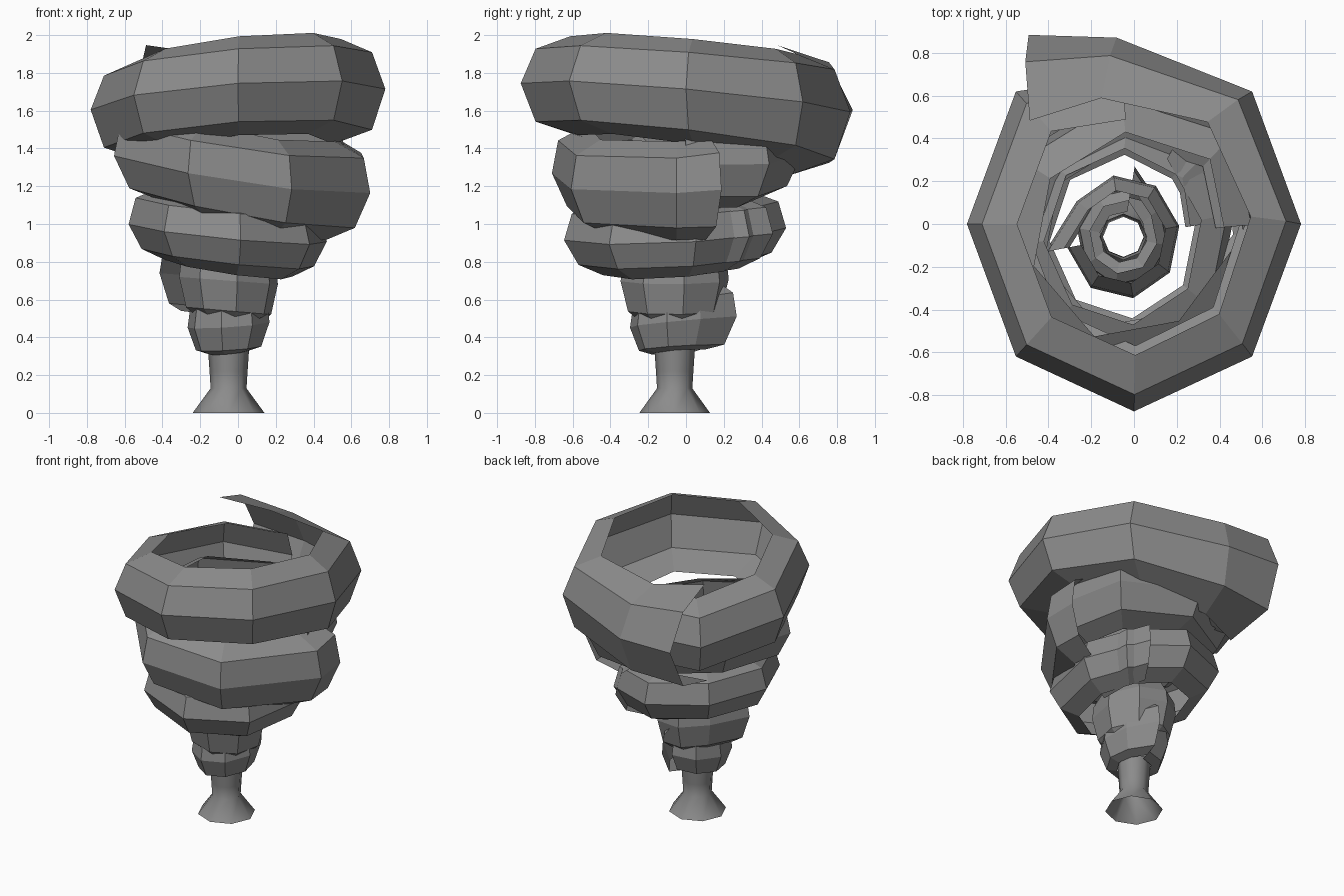
import bpy
import bmesh
from math import cos, sin, radians

cube = bpy.data.objects.get("Cube")
if cube:
    bpy.data.objects.remove(cube, do_unlink=True)

# Single storm grey for the whole funnel
grey = bpy.data.materials.new("storm_grey")
grey.use_nodes = True
colour = (0.26, 0.26, 0.26, 1)
grey.diffuse_color = colour
grey.node_tree.nodes["Principled BSDF"].inputs["Base Color"].default_value = colour


def add_shell(name, columns):
    """Skin a list of vertical point columns into an open sheet."""
    bm = bmesh.new()
    grid = [[bm.verts.new(p) for p in column] for column in columns]
    for a, b in zip(grid, grid[1:]):
        for i in range(len(a) - 1):
            bm.faces.new((a[i], a[i + 1], b[i + 1], b[i]))
    bmesh.ops.remove_doubles(bm, verts=bm.verts, dist=0.0001)
    mesh = bpy.data.meshes.new(name)
    bm.to_mesh(mesh)
    bm.free()
    mesh.materials.append(grey)
    obj = bpy.data.objects.new(name, mesh)
    bpy.context.collection.objects.link(obj)
    return obj


def add_band(name, centre, radius, height, tilt, angles, profile,
             scales={}, lift=(0, 0), grow=0.0, twist=0.0):
    """Sweep a C-shaped profile counterclockwise. scales resizes single columns,
    lift raises the two loose ends, grow makes the outer end taller and
    twist swings its inner rims onward."""
    columns = []
    last = len(angles) - 1
    for i, degrees in enumerate(angles):
        base = radians(degrees)
        scale = scales.get(i, 1)
        ease, start = (i / last) ** 4, (1 - i / last) ** 4
        z = (height + tilt[0] * cos(base) + tilt[1] * sin(base)
             + lift[0] * start + lift[1] * ease)
        column = []
        for r, dz in profile:
            a = base + radians(twist) * ease * (1 - r)
            column.append((centre[0] + radius[0] * scale * r * cos(a),
                           centre[1] + radius[1] * scale * r * sin(a),
                           z + dz * (1 + grow * ease)))
        columns.append(column)
    return add_shell(name, columns)


def turn(start, step, count):
    """Evenly spaced angles."""
    return [start + step * i for i in range(count)]


axis = (-0.05, -0.06)

# Wide top band: starts tucked inside, loose end flaring out at the back
add_band("top_band", (0, 0), (0.78, 0.875), 1.655, (0.05, -0.088),
         [95] + turn(135, 45, 7) + [456, 482],
         [(0.65, -0.27), (0.91, -0.2), (1, 0), (0.91, 0.18), (0.7, 0.245)],
         scales={0: 0.8, 9: 1.19}, lift=(0, 0.05), grow=0.4, twist=55)

# Second band, sloping down toward the front left, start tucked in and raised
add_band("upper_band", (0.02, -0.05), (0.68, 0.67), 1.27, (-0.1, 0.045),
         [5] + turn(47, 50, 5) + [295, 360, 380],
         [(0.65, -0.23), (0.88, -0.17), (1, 0), (0.95, 0.17), (0.72, 0.25)],
         scales={0: 0.82, 4: 1.04, 5: 1.07, 6: 0.92, 8: 1.04},
         lift=(0.14, -0.01), grow=0.15)

# Third band
add_band("middle_band", axis, (0.53, 0.59), 0.95, (-0.05, 0.03),
         [8] + turn(42, 47, 9),
         [(0.65, -0.185), (0.87, -0.13), (1, 0), (0.93, 0.14), (0.7, 0.19)],
         scales={0: 0.85, 9: 1.04})

# Narrow band with a flap peeling off on the right side
add_band("lower_band", axis, (0.26, 0.285), 0.66, (-0.02, 0),
         turn(-170, 45, 9),
         [(0.7, -0.16), (0.88, -0.12), (1.02, 0.04), (0.98, 0.13), (0.77, 0.23)],
         scales={8: 1.4}, lift=(0, 0.02))

# Smallest band, ending in a point at the back
add_band("bottom_band", axis, (0.22, 0.24), 0.46, (0.01, 0.01),
         turn(80, 45, 9),
         [(0.5, -0.14), (0.8, -0.12), (1, 0), (0.94, 0.1), (0.72, 0.14)],
         scales={8: 1.39}, lift=(0, 0.04), grow=0.25)

# Stem with a flared foot touching the ground
stem = add_band("stem", axis, (0.19, 0.187), 0, (0, 0), turn(0, 45, 9),
                [(1, 0), (0.5, 0.13), (0.53, 0.22), (0.58, 0.36)])
stem.data.shade_smooth()
